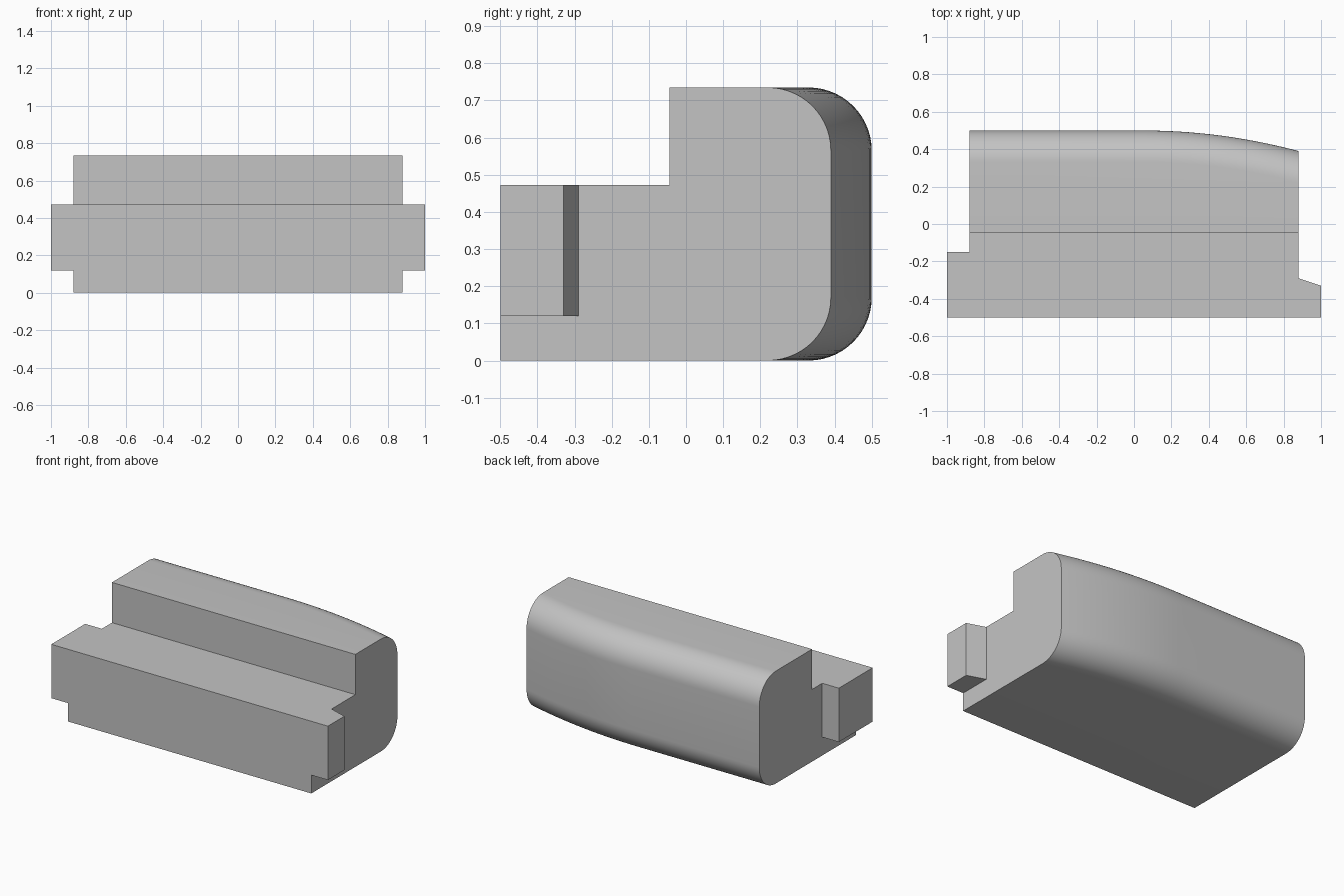
import bpy, bmesh, math

cube = bpy.data.objects.get("Cube")
if cube:
    bpy.data.objects.remove(cube, do_unlink=True)

grey = bpy.data.materials.new("light_grey")
grey.use_nodes = True
colour = (0.55, 0.55, 0.55, 1)
grey.diffuse_color = colour
grey.node_tree.nodes["Principled BSDF"].inputs["Base Color"].default_value = colour

HALF, HEIGHT, SHELF, STEP_Y, FRONT = 0.88, 0.735, 0.472, -0.045, -0.5
RADIUS, ARC, BEND_START, BEND_DROP = 0.17, 14, 0.05, 0.11


def loft(name, sections):
    """Skin equal-length rings of points and cap both ends."""
    bm = bmesh.new()
    rings = [[bm.verts.new(p) for p in ring] for ring in sections]
    for a, b in zip(rings, rings[1:]):
        for i in range(len(a)):
            j = (i + 1) % len(a)
            bm.faces.new((a[i], a[j], b[j], b[i]))
    bm.faces.new(rings[0])
    bm.faces.new(rings[-1])
    bmesh.ops.recalc_face_normals(bm, faces=bm.faces)
    mesh = bpy.data.meshes.new(name)
    bm.to_mesh(mesh)
    bm.free()
    mesh.materials.append(grey)
    ob = bpy.data.objects.new(name, mesh)
    bpy.context.collection.objects.link(ob)
    return ob


def body_section(x):
    """Stepped profile with a rounded back; the back sweeps in towards +x."""
    bend = max(0, (x - BEND_START) / (HALF - BEND_START))
    centre = 0.5 - BEND_DROP * bend ** 2 - RADIUS
    pts = [(FRONT, 0)]
    for i in range(ARC + 1):
        t = math.pi / 2 * i / ARC
        pts.append((centre + RADIUS * math.sin(t), RADIUS * (1 - math.cos(t))))
    for i in range(ARC + 1):
        t = math.pi / 2 * i / ARC
        pts.append((centre + RADIUS * math.cos(t), HEIGHT - RADIUS * (1 - math.sin(t))))
    pts += [(STEP_Y, HEIGHT), (STEP_Y, SHELF), (FRONT, SHELF)]
    return [(x, y, z) for y, z in pts]


# Body, straight on one half and curved on the other
curve_steps = 14
xs = [-HALF] + [BEND_START + (HALF - BEND_START) * i / curve_steps
                for i in range(curve_steps + 1)]
body = loft("body", [body_section(x) for x in xs])

# Full-width slab that forms both end tabs, one square and one slanted
plan = [(-1, FRONT), (1, FRONT), (1, -0.33), (HALF, -0.29), (HALF - 0.1, -0.29),
        (-HALF + 0.1, -0.15), (-1, -0.15)]
tabs = loft("end_tabs", [[(x, y, z) for x, y in plan] for z in (0.12, SHELF)])
tabs.hide_render = True

# Join the tabs to the body
union = body.modifiers.new("join_tabs", "BOOLEAN")
union.operation = "UNION"
union.solver = "EXACT"
union.object = tabs
bpy.context.view_layer.objects.active = body
body.select_set(True)
bpy.ops.object.modifier_apply(modifier=union.name)
bpy.data.objects.remove(tabs, do_unlink=True)

# Merge flush faces
bm = bmesh.new()
bm.from_mesh(body.data)
bmesh.ops.remove_doubles(bm, verts=bm.verts, dist=0.0001)
bmesh.ops.dissolve_limit(bm, angle_limit=math.radians(0.1), verts=bm.verts, edges=bm.edges)
bm.to_mesh(body.data)
bm.free()

bpy.ops.object.shade_smooth_by_angle(angle=math.radians(15))
